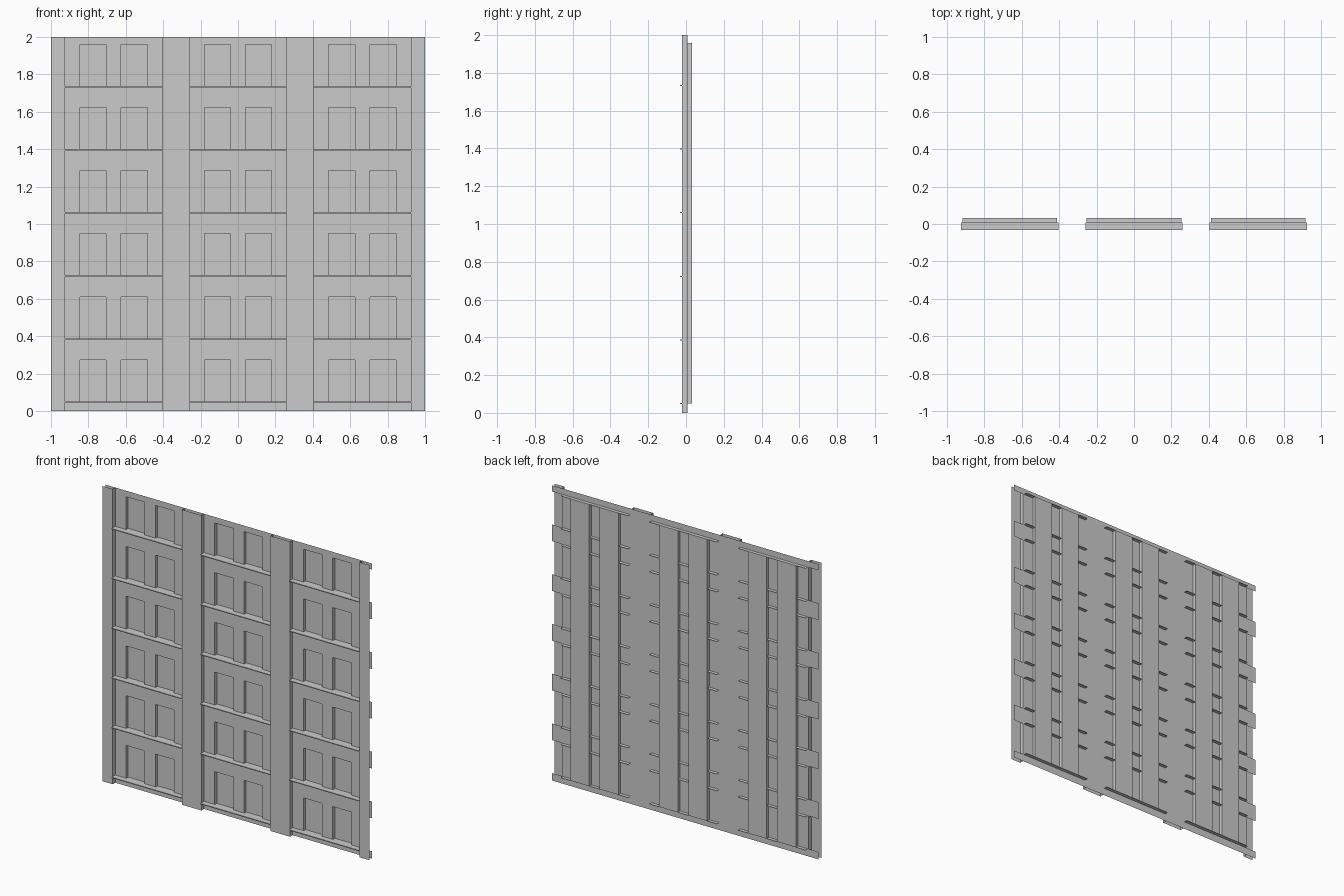
import bpy

cube = bpy.data.objects.get("Cube")
if cube:
    bpy.data.objects.remove(cube, do_unlink=True)

grey = bpy.data.materials.new("concrete_grey")
grey.use_nodes = True
colour = (0.6, 0.6, 0.6, 1)
grey.diffuse_color = colour
grey.node_tree.nodes["Principled BSDF"].inputs["Base Color"].default_value = colour

PILLAR_Y, WALL_Y, GLASS_Y, LEDGE_Y = -0.021, 0.007, 0.031, -0.031
BAYS = (-0.665, 0, 0.665)
BAY_HALF = 0.26
FLOORS = [0.05 + 0.337 * i for i in range(6)]
WINDOW_H = 0.224
windows = [(b + s * 0.11 - 0.07, b + s * 0.11 + 0.07) for b in BAYS for s in (-1, 1)]


def make(name, quads):
    verts = [p for q in quads for p in q]
    faces = [tuple(range(i, i + 4)) for i in range(0, len(verts), 4)]
    mesh = bpy.data.meshes.new(name)
    mesh.from_pydata(verts, [], faces)
    mesh.materials.append(grey)
    obj = bpy.data.objects.new(name, mesh)
    bpy.context.collection.objects.link(obj)
    return obj


def upright(x0, x1, z0, z1, y):
    return [(x0, y, z0), (x1, y, z0), (x1, y, z1), (x0, y, z1)]


def side(x, y0, y1, z0, z1):
    return [(x, y0, z0), (x, y1, z0), (x, y1, z1), (x, y0, z1)]


def level(x0, x1, y0, y1, z):
    return [(x0, y0, z), (x1, y0, z), (x1, y1, z), (x0, y1, z)]


# Wall strips between window openings, and full-width floor bands
bands, piers = [], []
low = 0
for z in FLOORS + [2]:
    bands.append(upright(-1, 1, low, z, WALL_Y))
    low = z + WINDOW_H
edges = [-0.925] + [x for w in windows for x in w] + [0.925]
for z in FLOORS:
    for x0, x1 in zip(edges[::2], edges[1::2]):
        piers.append(upright(x0, x1, z, z + WINDOW_H, WALL_Y))
make("floor_bands", bands)
make("window_piers", piers)

# Recessed window columns with jambs
top = FLOORS[-1] + WINDOW_H
columns = []
for x0, x1 in windows:
    columns.append(upright(x0, x1, FLOORS[0], top, GLASS_Y))
    columns += [side(x, WALL_Y, GLASS_Y, FLOORS[0], top) for x in (x0, x1)]
make("window_columns", columns)

# Sills and lintels behind the wall
make("sills_and_lintels", [level(b - 0.253, b + 0.253, WALL_Y, GLASS_Y, z + h)
                           for b in BAYS for z in FLOORS for h in (0, WINDOW_H)])

# Front pillars with returns to the wall
spans = [(-1, -0.925), (-0.405, -0.26), (0.26, 0.405), (0.925, 1)]
pillars = [upright(x0, x1, 0, 2, PILLAR_Y) for x0, x1 in spans]
pillars += [side(x, PILLAR_Y, WALL_Y, 0, 2) for s in spans for x in s if abs(x) < 1]
make("pillars", pillars)

# Thin ledges across each bay
ledges = []
for b in BAYS:
    x0, x1 = b - BAY_HALF, b + BAY_HALF
    for z in FLOORS:
        z0, z1 = z - 0.004, z + 0.002
        ledges += [level(x0, x1, LEDGE_Y, WALL_Y, z0), level(x0, x1, LEDGE_Y, WALL_Y, z1),
                   upright(x0, x1, z0, z1, LEDGE_Y),
                   side(x0, LEDGE_Y, WALL_Y, z0, z1), side(x1, LEDGE_Y, WALL_Y, z0, z1)]
make("ledges", ledges)
